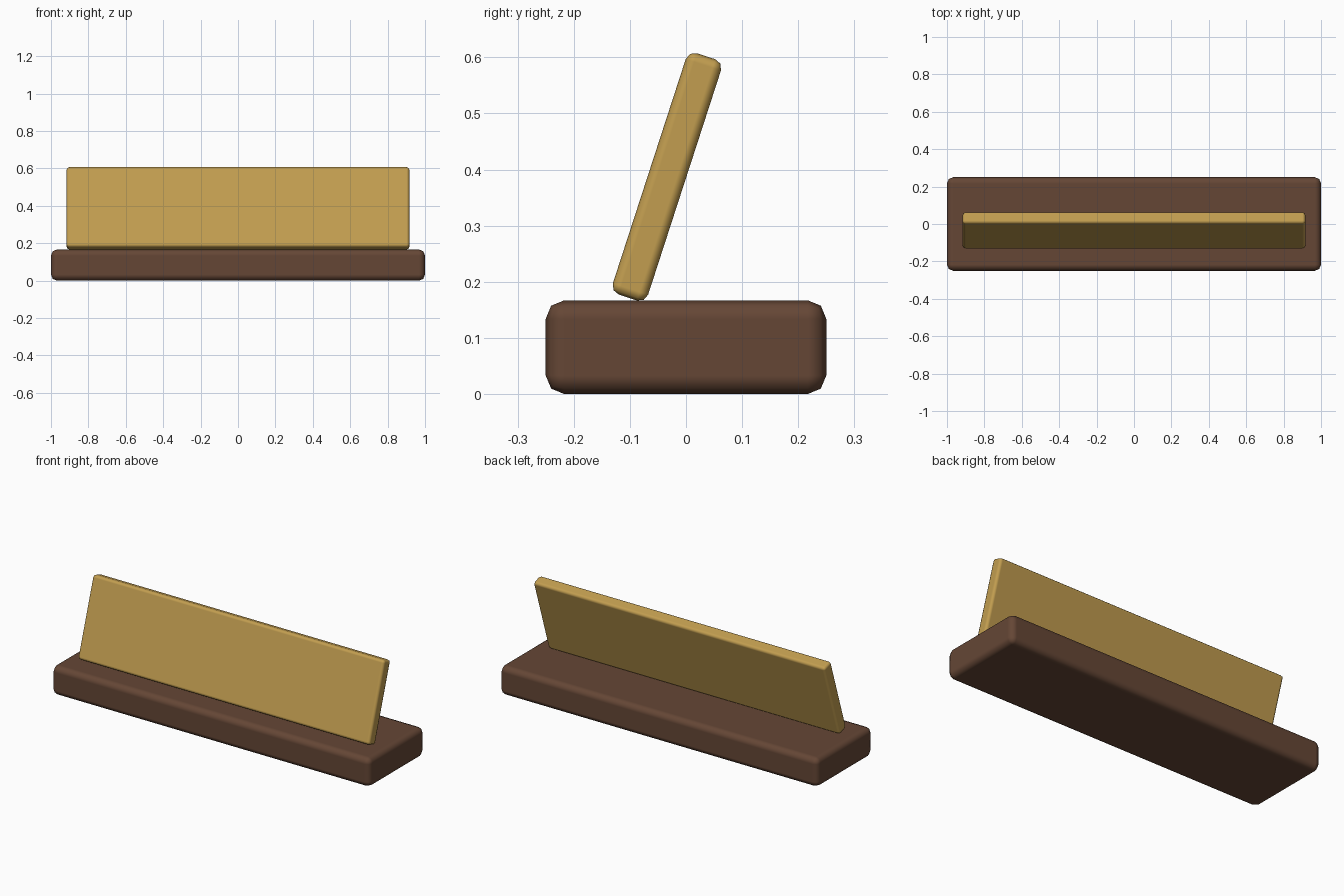
import bpy
from math import radians

if "Cube" in bpy.data.objects:
    bpy.data.objects.remove(bpy.data.objects["Cube"])


def material(name, color):
    mat = bpy.data.materials.new(name)
    mat.diffuse_color = (*color, 1)
    mat.use_nodes = True
    mat.node_tree.nodes["Principled BSDF"].inputs["Base Color"].default_value = mat.diffuse_color
    return mat


def rounded_box(name, size, location, bevel, mat, tilt=0):
    bpy.ops.mesh.primitive_cube_add(size=1, location=location)
    obj = bpy.context.object
    obj.name = name
    obj.scale = size
    bpy.ops.object.transform_apply(location=False, rotation=False, scale=True)
    obj.rotation_euler.x = tilt
    obj.data.materials.append(mat)
    bpy.ops.object.shade_smooth()
    mod = obj.modifiers.new("Rounded edges", 'BEVEL')
    mod.width = bevel
    mod.segments = 2
    mod.limit_method = 'NONE'
    mod.harden_normals = True
    return obj


wood = material("dark wood", (0.13, 0.062, 0.036))
brass = material("brass", (0.54, 0.34, 0.08))

# Wooden block lying on the ground
rounded_box("base", (2, 0.5, 0.167), (0, 0, 0.0835), 0.033, wood)

# Plate leaning backwards, its lower edge resting on the base
rounded_box("name_plate", (1.833, 0.066, 0.452), (0, -0.034, 0.387),
            0.016, brass, radians(-18))
